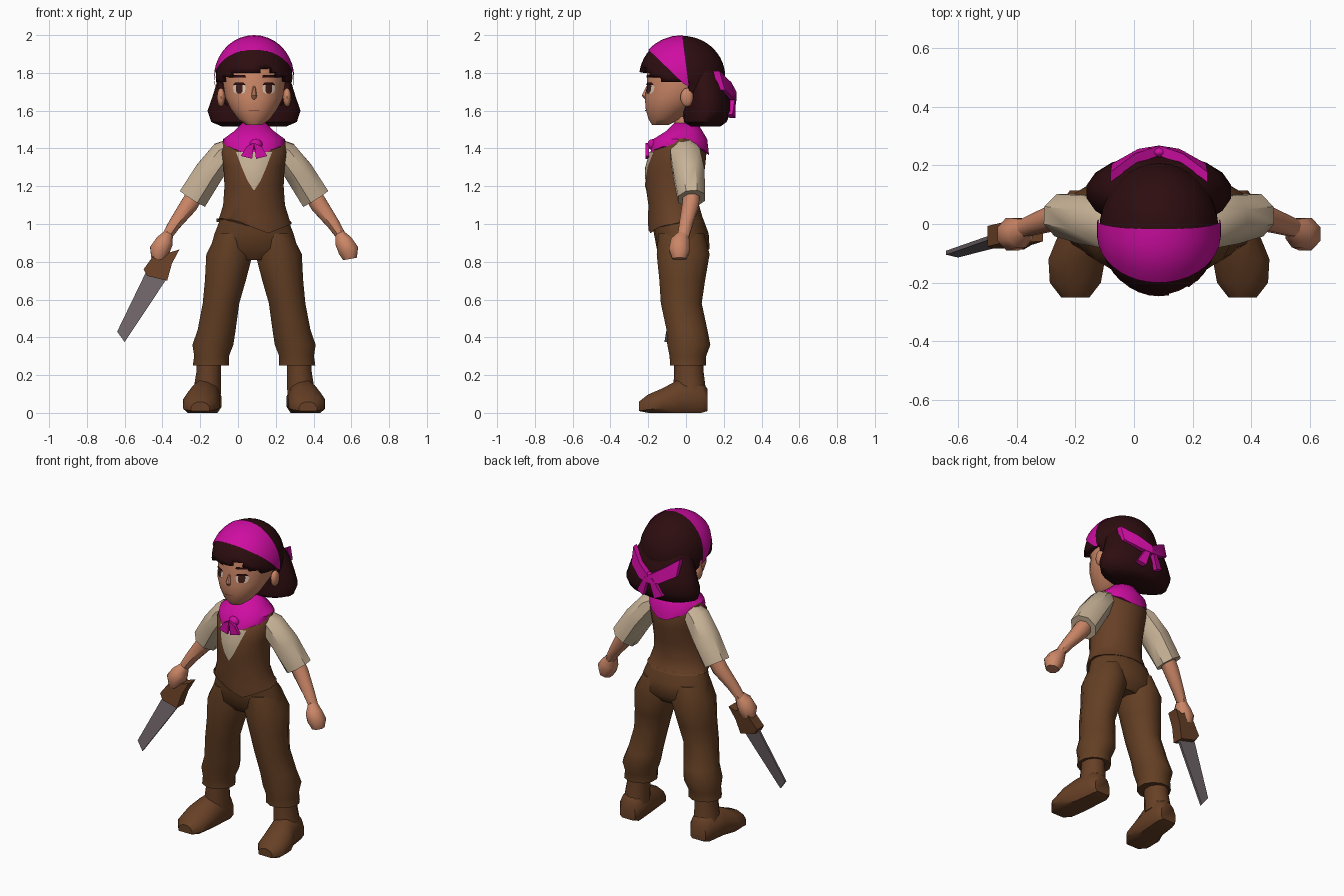
import bpy, bmesh, math
from mathutils import Vector

if "Cube" in bpy.data.objects:
    bpy.data.objects.remove(bpy.data.objects["Cube"])

CX = 0.085  # body centre line


def colour(name, r, g, b):
    m = bpy.data.materials.new(name)
    m.diffuse_color = (r, g, b, 1)
    m.use_nodes = True
    m.node_tree.nodes["Principled BSDF"].inputs["Base Color"].default_value = m.diffuse_color
    return m


SKIN = colour("skin", .60, .24, .135)
HAIR = colour("dark_hair", .026, .004, .005)
MAGENTA = colour("magenta_cloth", .62, .004, .36)
SHIRT = colour("cream_cloth", .58, .45, .31)
VEST = colour("vest_brown", .135, .051, .019)
PANTS = colour("trouser_brown", .125, .049, .017)
STEEL = colour("steel", .16, .13, .14)
WHITE = colour("eye_white", .70, .55, .45)
IRIS = colour("eye_brown", .05, .012, .008)


def finish(name, bm, mat, angle=45):
    bmesh.ops.recalc_face_normals(bm, faces=bm.faces)
    me = bpy.data.meshes.new(name)
    bm.to_mesh(me)
    bm.free()
    ob = bpy.data.objects.new(name, me)
    bpy.context.collection.objects.link(ob)
    me.materials.append(mat)
    bpy.ops.object.select_all(action='DESELECT')
    ob.select_set(True)
    bpy.context.view_layer.objects.active = ob
    bpy.ops.object.shade_smooth_by_angle(angle=math.radians(angle))
    return ob


def loft(name, rings, mat, n=12, frame=None, edit=None):
    """Skin elliptical rings (x, y, z, ra, rb); without a frame they follow the path."""
    bm = bmesh.new()
    cs = [Vector(r[:3]) for r in rings]
    loops = []
    for i, r in enumerate(rings):
        if frame:
            u, v = frame
        else:
            t = (cs[min(i + 1, len(cs) - 1)] - cs[max(i - 1, 0)]).normalized()
            u = Vector((0, 1, 0)).cross(t).normalized()
            v = t.cross(u)
        ring = []
        for k in range(n):
            a = 2 * math.pi * (k + .5) / n
            p = cs[i] + u * r[3] * math.cos(a) + v * r[4] * math.sin(a)
            ring.append(bm.verts.new(edit(p, i) if edit else p))
        loops.append(ring)
    for a, b in zip(loops, loops[1:]):
        for k in range(n):
            bm.faces.new((a[k], a[(k + 1) % n], b[(k + 1) % n], b[k]))
    bm.faces.new(loops[0])
    bm.faces.new(loops[-1])
    return finish(name, bm, mat)


FLAT = (Vector((1, 0, 0)), Vector((0, 1, 0)))
UPRIGHT = (Vector((1, 0, 0)), Vector((0, 0, 1)))


def stack(name, rows, mat, n=16, edit=None):
    """Horizontal rings on the centre line: (z, cy, rx, ry)."""
    return loft(name, [(CX, cy, z, rx, ry) for z, cy, rx, ry in rows], mat, n, FLAT, edit)


def plate(name, body, rows, mat, eps=.004, cols=8):
    """Thin patch laid on the front of a stack; rows are (z, x0, x1)."""
    bm = bmesh.new()
    grid = []
    for z, x0, x1 in rows:
        for lo, hi in zip(body, body[1:]):
            if lo[0] <= z <= hi[0]:
                f = (z - lo[0]) / (hi[0] - lo[0])
                _, cy, rx, ry = [p + (q - p) * f for p, q in zip(lo, hi)]
        line = []
        for k in range(cols + 1):
            x = x0 + (x1 - x0) * k / cols
            y = cy - ry * math.sqrt(max(0, 1 - ((x - CX) / rx) ** 2)) - eps
            line.append(bm.verts.new((x, y, z)))
        grid.append(line)
    for a, b in zip(grid, grid[1:]):
        for k in range(cols):
            bm.faces.new((a[k], a[k + 1], b[k + 1], b[k]))
    return finish(name, bm, mat)


def prism(name, outline, depth, thick, mat):
    """Outline in x-z, placed at y = depth(x, z) with a thickness."""
    bm = bmesh.new()
    f, b = [[bm.verts.new((x, depth(x, z) + s * thick / 2, z)) for x, z in outline] for s in (-1, 1)]
    for k in range(len(f)):
        j = (k + 1) % len(f)
        bm.faces.new((f[k], f[j], b[j], b[k]))
    bm.faces.new(f)
    bm.faces.new(b)
    bmesh.ops.triangulate(bm, faces=[q for q in bm.faces if len(q.verts) > 4])
    return finish(name, bm, mat, 30)


def ball(name, c, r, mat, u=12, v=8, keep=None):
    bm = bmesh.new()
    bmesh.ops.create_uvsphere(bm, u_segments=u, v_segments=v, radius=1)
    for p in bm.verts:
        p.co = Vector([c[i] + p.co[i] * r[i] for i in range(3)])
    if keep:
        bad = [f for f in bm.faces if not keep(f.calc_center_median())]
        bmesh.ops.delete(bm, geom=bad, context='FACES')
    return finish(name, bm, mat)


# Head and face
face = [(1.525, -.135, .045, .045), (1.555, -.115, .085, .085), (1.61, -.085, .125, .13),
        (1.67, -.055, .155, .165), (1.74, -.03, .165, .178), (1.82, -.02, .168, .19), (1.9, -.02, .14, .16)]
stack("head", face, SKIN, 20)
loft("nose", [(CX, -.2, 1.73, .008, .01), (CX, -.218, 1.68, .016, .018), (CX, -.2, 1.65, .012, .01)], SKIN, 8, FLAT)
stack("neck", [(1.4, .01, .06, .06), (1.57, -.01, .05, .055)], SKIN, 10)
plate("mouth", face, [(1.597, CX - .025, CX + .025), (1.603, CX - .03, CX + .03)], colour("lips", .36, .10, .07))
for s in (-1, 1):
    ball("ear", (CX + s * .175, .005, 1.67), (.022, .035, .05), SKIN)
    ex = CX + s * .078
    plate("eye_white", face, [(1.69, ex - .018, ex + .018), (1.70, ex - .03, ex + .03),
                              (1.725, ex - .034, ex + .034), (1.742, ex - .02, ex + .02)], WHITE)
    plate("iris", face, [(1.692, ex - .01, ex + .01), (1.703, ex - .018, ex + .018),
                         (1.73, ex - .018, ex + .018), (1.742, ex - .012, ex + .012)], IRIS, .007)
    plate("upper_lash", face, [(1.735, ex - .034, ex + .034), (1.748, ex - .022, ex + .022)], HAIR, .009)
    plate("eyebrow", face, [(1.775, ex - .036, ex + .036), (1.79, ex - .03, ex + .03)], HAIR, .006)


# Hair: cap with an opening for the face, and a bob behind
def covered(p):
    dx = abs(p.x - CX)
    edge = 1.80 + .05 * max(0, 1 - abs(p.x - .15) / .06) - .9 * max(0, dx - .13)
    return p.y > .01 or p.z > edge


cap = ball("hair_cap", (CX, -.02, 1.778), (.203, .228, .218), HAIR, 36, 26, covered)
mod = cap.modifiers.new("thickness", 'SOLIDIFY')
mod.thickness = .03
mod.offset = -1
stack("hair_bob", [(1.515, .1, .17, .08), (1.54, .1, .23, .115), (1.6, .11, .25, .13), (1.67, .11, .225, .125),
                   (1.75, .1, .2, .118), (1.83, .08, .16, .1)], HAIR, 18)

# Headband wrapped over the cap, with a bow at the back
bm = bmesh.new()
rows = []
for k in range(21):
    a = -.22 + (math.pi + .44) * k / 20
    line = []
    for w in range(5):
        t = .78 - .66 * w / 4
        d = Vector((math.cos(a), -math.sin(a) * math.sin(t) + (w / 4 - .5) * .26, math.sin(a) * math.cos(t))).normalized()
        line.append(bm.verts.new((CX + .212 * d.x, -.02 + .237 * d.y, 1.778 + .222 * d.z)))
    rows.append(line)
for a, b in zip(rows, rows[1:]):
    for w in range(4):
        bm.faces.new((a[w], a[w + 1], b[w + 1], b[w]))
finish("headband", bm, MAGENTA)
back = lambda x, z: .25 - 2.3 * (x - CX) ** 2 - .25 * max(0, z - 1.7)
for s in (-1, 1):
    prism("bow_loop", [(CX + s * x, z) for x, z in
          ((0, 1.70), (0, 1.65), (.07, 1.66), (.16, 1.71), (.165, 1.81), (.08, 1.75))], back, .035, MAGENTA)
    prism("bow_tail", [(CX + s * x, z) for x, z in ((0, 1.69), (.03, 1.68), (.09, 1.58), (.04, 1.56))],
          back, .03, MAGENTA)
ball("bow_knot", (CX, .245, 1.68), (.03, .02, .035), MAGENTA, 8, 6)

# Vest with the shirt showing in the neckline
vest = [(.97, -.05, .20, .15), (1.02, -.055, .19, .148), (1.1, -.065, .165, .135), (1.2, -.065, .158, .15),
        (1.3, -.055, .163, .157), (1.38, -.04, .18, .15), (1.45, -.02, .165, .105), (1.5, 0, .07, .06)]


def hem(p, i):
    if i == 0:  # pointed front edge
        p.z += .08 * min(1, abs(p.x - .16) / .2) - .02 if p.y < -.05 else .04
    return p


stack("vest", vest, VEST, 24, hem)
plate("shirt_front", vest, [(1.18, CX - .003, CX + .003), (1.23, CX - .035, CX + .035), (1.3, CX - .065, CX + .065),
                            (1.38, CX - .095, CX + .095)], SHIRT)


# Neck scarf, dipping to a point at front and back
def dip(p, i):
    if i == 0:
        p.z -= .06 * max(0, 1 - abs(p.x - CX) / .13)
    return p


stack("scarf", [(1.41, -.035, .165, .16), (1.45, -.03, .165, .145), (1.49, -.01, .11, .1), (1.535, 0, .062, .062)],
      MAGENTA, 16, dip)
ball("scarf_knot", (CX + .01, -.175, 1.42), (.035, .03, .03), MAGENTA, 8, 6)
for s in (-1, 1):
    prism("scarf_tail", [(CX + s * x, z) for x, z in ((0, 1.43), (.04, 1.41), (.07, 1.36), (.01, 1.345))],
          lambda x, z: -.205, .02, MAGENTA)

# Trousers, boots, sleeves, forearms and hands
stack("trouser_seat", [(.81, -.015, .14, .09), (.87, -.015, .235, .14), (.95, -.025, .212, .145),
                       (1.03, -.045, .18, .135), (1.1, -.06, .15, .12)], PANTS, 18)
for s in (-1, 1):
    X = lambda d: CX + s * d
    loft("trouser_leg", [(X(.115), -.025, .95, .085, .125), (X(.13), -.015, .84, .127, .145),
                         (X(.152), -.02, .7, .112, .125), (X(.175), -.025, .58, .1, .112),
                         (X(.198), .005, .44, .104, .112), (X(.218), .015, .36, .112, .118),
                         (X(.225), .01, .30, .095, .1), (X(.228), .01, .25, .1, .098)], PANTS, 12, FLAT)
    loft("boot_shaft", [(X(.24), .015, .32, .07, .08), (X(.24), .015, .22, .068, .078), (X(.25), .02, .1, .078, .088)],
         VEST, 10, FLAT)

    def ground(p, i):
        p.z = max(p.z, .01 if i in (0, 5) else 0)
        return p
    loft("boot_foot", [(X(d), y, h * .35, w, h * .65) for y, d, w, h in
                       ((.115, .25, .055, .13), (.08, .25, .08, .17), (-.04, .262, .085, .18),
                        (-.12, .28, .1, .135), (-.2, .285, .09, .1), (-.25, .285, .05, .06))],
         VEST, 12, UPRIGHT, ground)
    loft("sleeve", [(X(.10), -.01, 1.42, .045, .06), (X(.16), -.005, 1.375, .075, .085), (X(.24), .015, 1.27, .083, .09),
                    (X(.325), .03, 1.135, .085, .078)], SHIRT, 8)
    loft("forearm", [(X(.29), .03, 1.19, .05, .05), (X(.345), .025, 1.1, .05, .048), (X(.42), 0, 1.0, .036, .038),
                     (X(.465), -.015, .93, .028, .032)], SKIN, 8)
    loft("hand", [(X(.455), -.012, .945, .028, .032), (X(.475), -.03, .905, .05, .055),
                  (X(.5), -.035, .86, .058, .06), (X(.508), -.035, .815, .04, .04)], SKIN, 8)

# Hand saw held on one side
lean = lambda x, z: -.035 - .17 * (.8 - z)
prism("saw_handle", [(-.31, .865), (-.36, .85), (-.41, .885), (-.50, .76), (-.48, .725), (-.375, .70), (-.35, .79)],
      lean, .07, VEST)
prism("saw_blade", [(-.485, .75), (-.375, .715), (-.45, .60), (-.60, .375), (-.64, .43)], lean, .014, STEEL)
